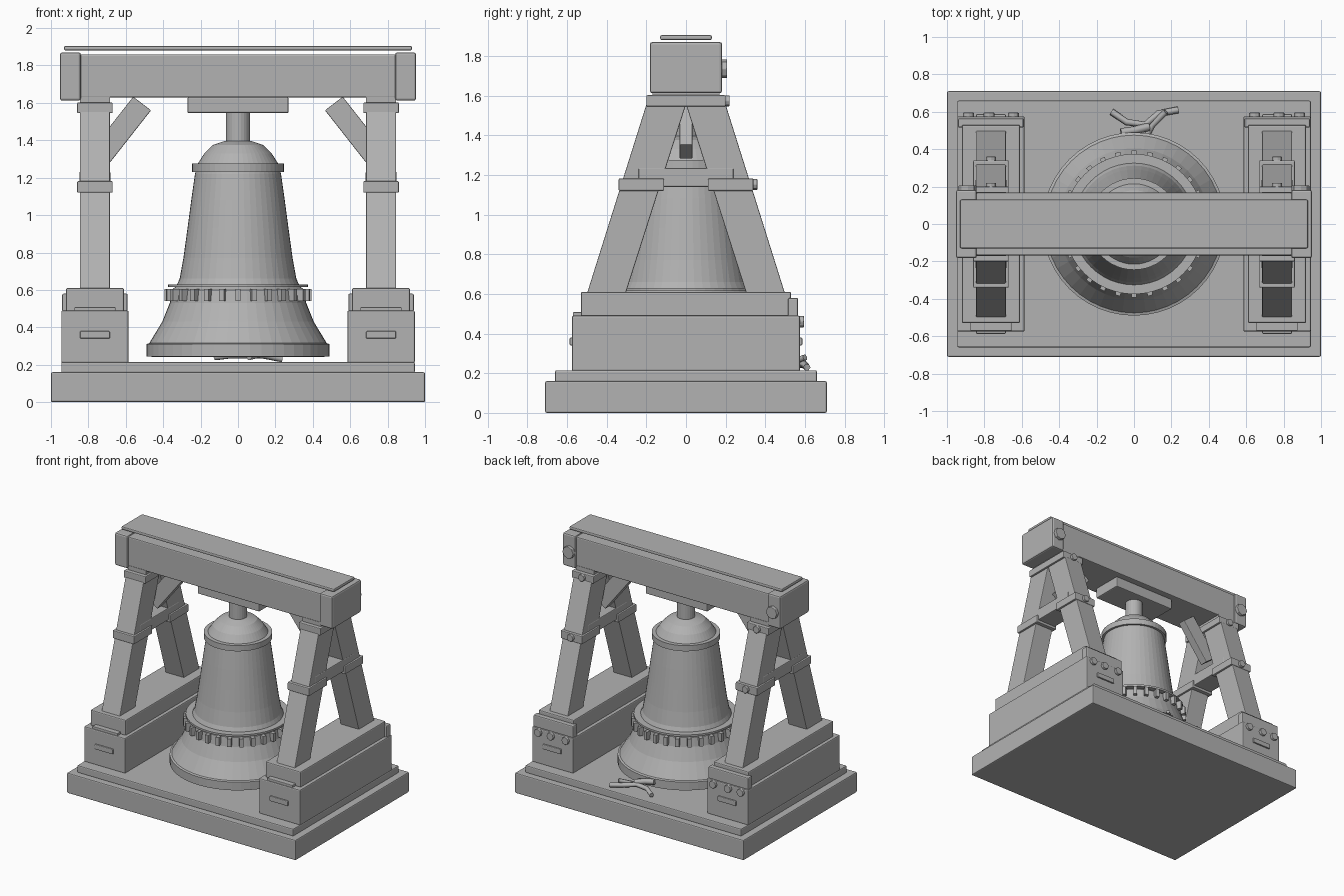
import bpy, bmesh, math
from mathutils import Vector, Matrix

if "Cube" in bpy.data.objects:
    bpy.data.objects.remove(bpy.data.objects["Cube"], do_unlink=True)

grey = bpy.data.materials.new("plain grey")
grey.use_nodes = True
grey.diffuse_color = (0.45, 0.45, 0.45, 1)
grey.node_tree.nodes["Principled BSDF"].inputs["Base Color"].default_value = grey.diffuse_color


def finish(name, bm, bevel=0):
    bmesh.ops.recalc_face_normals(bm, faces=bm.faces)
    mesh = bpy.data.meshes.new(name)
    bm.to_mesh(mesh)
    bm.free()
    mesh.materials.append(grey)
    obj = bpy.data.objects.new(name, mesh)
    bpy.context.collection.objects.link(obj)
    if bevel:
        mod = obj.modifiers.new("soft edges", "BEVEL")
        mod.width, mod.segments = bevel, 2
    return obj


def block(name, x, y, z, bevel=0.008):
    """Box from (min, max) ranges."""
    bm = bmesh.new()
    size = [r[1] - r[0] for r in (x, y, z)]
    mid = [sum(r) / 2 for r in (x, y, z)]
    bmesh.ops.create_cube(bm, size=1, matrix=Matrix.Translation(mid) @ Matrix.Diagonal((*size, 1)))
    return finish(name, bm, bevel)


def prism(name, outline, axis, lo, hi, bevel=0.005):
    """Extrude a closed outline along x or y."""
    bm = bmesh.new()
    place = (lambda p, d: (d, p[0], p[1])) if axis == "x" else (lambda p, d: (p[0], d, p[1]))
    face = bm.faces.new([bm.verts.new(place(p, lo)) for p in outline])
    out = bmesh.ops.extrude_face_region(bm, geom=[face])
    shift = Vector(place((0, 0), hi - lo))
    bmesh.ops.translate(bm, vec=shift, verts=[v for v in out["geom"] if isinstance(v, bmesh.types.BMVert)])
    return finish(name, bm, bevel)


def lathe(name, profile, steps=48):
    """Revolve (radius, height) points around z."""
    bm = bmesh.new()
    verts = [bm.verts.new((r, 0, z)) for r, z in profile]
    edges = [bm.edges.new(pair) for pair in zip(verts, verts[1:])]
    bmesh.ops.spin(bm, geom=verts + edges, cent=(0, 0, 0), axis=(0, 0, 1),
                   angle=math.tau, steps=steps, use_merge=True)
    bmesh.ops.remove_doubles(bm, verts=bm.verts, dist=0.0001)
    return finish(name, bm)


def bolt(name, x, y, z, radius, depth=0.03):
    """Eight-sided bolt head pointing to the back."""
    bm = bmesh.new()
    turn = Matrix.Translation((x, y + depth / 2 - 0.005, z)) @ Matrix.Rotation(math.pi / 2, 4, "X")
    bmesh.ops.create_cone(bm, cap_ends=True, segments=8, radius1=radius, radius2=radius,
                          depth=depth, matrix=turn)
    return finish(name, bm, 0.004)


def twig(name, points, radius):
    curve = bpy.data.curves.new(name, "CURVE")
    curve.dimensions = "3D"
    curve.bevel_depth, curve.bevel_resolution = radius, 1
    curve.use_fill_caps = True
    spline = curve.splines.new("POLY")
    spline.points.add(len(points) - 1)
    for p, co in zip(spline.points, points):
        p.co = (*co, 1)
    curve.materials.append(grey)
    obj = bpy.data.objects.new(name, curve)
    bpy.context.collection.objects.link(obj)


# Stepped base
block("base_slab", (-1, 1), (-0.71, 0.71), (0, 0.16))
block("base_step", (-0.945, 0.945), (-0.66, 0.66), (0.155, 0.215))

# Two end frames
for side, sx in (("left", 1), ("right", -1)):
    cx = 0.765 * sx

    def across(half):
        return (cx - half, cx + half)

    # Pedestal with its fittings
    block(side + "_pedestal", across(0.18), (-0.575, 0.575), (0.21, 0.49))
    block(side + "_pedestal_top", across(0.155), (-0.53, 0.53), (0.485, 0.61))
    block(side + "_back_bracket", across(0.175), (0.515, 0.565), (0.485, 0.58))
    block(side + "_front_ledge", across(0.11), (-0.57, -0.52), (0.485, 0.508), 0.004)
    for end, sy in (("front", -1), ("back", 1)):
        block(f"{side}_{end}_handle", across(0.08), sorted((sy * 0.57, sy * 0.587)), (0.34, 0.38), 0.006)
    for dx in (-0.12, 0.01, 0.12):
        bolt(side + "_pedestal_bolt", cx + sx * dx, 0.575, 0.46, 0.03, 0.025)

    # Splayed legs with metal bands
    for end, sy in (("front", -1), ("back", 1)):
        leg = [(0.5, 0.6), (0.305, 0.6), (0, 1.555), (0.2, 1.555)]
        prism(f"{side}_{end}_leg", [(sy * y, z) for y, z in leg], "x", *across(0.08))
        block(f"{side}_{end}_band", across(0.095), sorted((sy * 0.11, sy * 0.34)), (1.12, 1.182), 0.006)
    block(side + "_crossbar", across(0.082), (-0.24, 0.24), (1.14, 1.235), 0.006)
    block(side + "_leg_cap", across(0.095), (-0.2, 0.2), (1.545, 1.602), 0.006)
    block(side + "_cap_spacer", across(0.08), (-0.17, 0.17), (1.595, 1.635), 0)
    bolt(side + "_band_bolt", cx, 0.34, 1.152, 0.028, 0.025)
    bolt(side + "_cap_bolt", cx, 0.2, 1.573, 0.028, 0.025)

    # Diagonal brace and beam end
    brace = [(0.685, 1.28), (0.465, 1.56), (0.56, 1.633), (0.78, 1.353)]
    prism(side + "_brace", [(sx * x, z) for x, z in brace], "y", -0.032, 0.032)
    block(side + "_beam_end", sorted((sx * 0.84, sx * 0.952)), (-0.182, 0.182), (1.612, 1.87), 0.012)
    bolt(side + "_beam_bolt", 0.89 * sx, 0.182, 1.735, 0.048)

# Top beam and hanger
block("beam", (-0.94, 0.94), (-0.168, 0.168), (1.628, 1.86))
block("beam_top_board", (-0.93, 0.93), (-0.13, 0.13), (1.88, 1.905))
block("hanger_plate", (-0.27, 0.27), (-0.12, 0.12), (1.545, 1.632))
lathe("hanger_stem", [(0, 1.39), (0.065, 1.39), (0.065, 1.55), (0, 1.55)], 24)

# Bell: hollow shell, collars and ring of lugs
lathe("bell", [
    (0, 1.4), (0.07, 1.397), (0.135, 1.375), (0.18, 1.33), (0.215, 1.275), (0.23, 1.22),
    (0.25, 1.08), (0.27, 0.93), (0.292, 0.77), (0.312, 0.66), (0.33, 0.62), (0.355, 0.6),
    (0.365, 0.53), (0.405, 0.43), (0.475, 0.315), (0.49, 0.31), (0.49, 0.245), (0.455, 0.242),
    (0.34, 0.45), (0.27, 0.7), (0.2, 1.2), (0, 1.33)])
lathe("shoulder_ring", [(0.2, 1.23), (0.245, 1.23), (0.245, 1.275), (0.2, 1.275)])
lathe("waist_ring", [(0.3, 0.615), (0.375, 0.615), (0.375, 0.63), (0.3, 0.63)])
lugs = bmesh.new()
for i in range(28):
    bmesh.ops.create_cube(lugs, size=1, matrix=Matrix.Rotation(math.tau * i / 28, 4, "Z")
                          @ Matrix.Translation((0, -0.365, 0.572)) @ Matrix.Diagonal((0.028, 0.055, 0.065, 1)))
finish("bell_lugs", lugs)

# Broken twigs behind the bell
twig("long_twig", [(-0.12, 0.6, 0.24), (-0.04, 0.545, 0.25), (0.06, 0.53, 0.25),
                   (0.13, 0.59, 0.25), (0.235, 0.61, 0.23)], 0.018)
twig("forked_twig", [(0.06, 0.46, 0.24), (0.1, 0.53, 0.25), (0.17, 0.6, 0.28)], 0.016)
twig("short_twig", [(-0.07, 0.49, 0.29), (0, 0.5, 0.28), (0.08, 0.52, 0.26)], 0.022)
